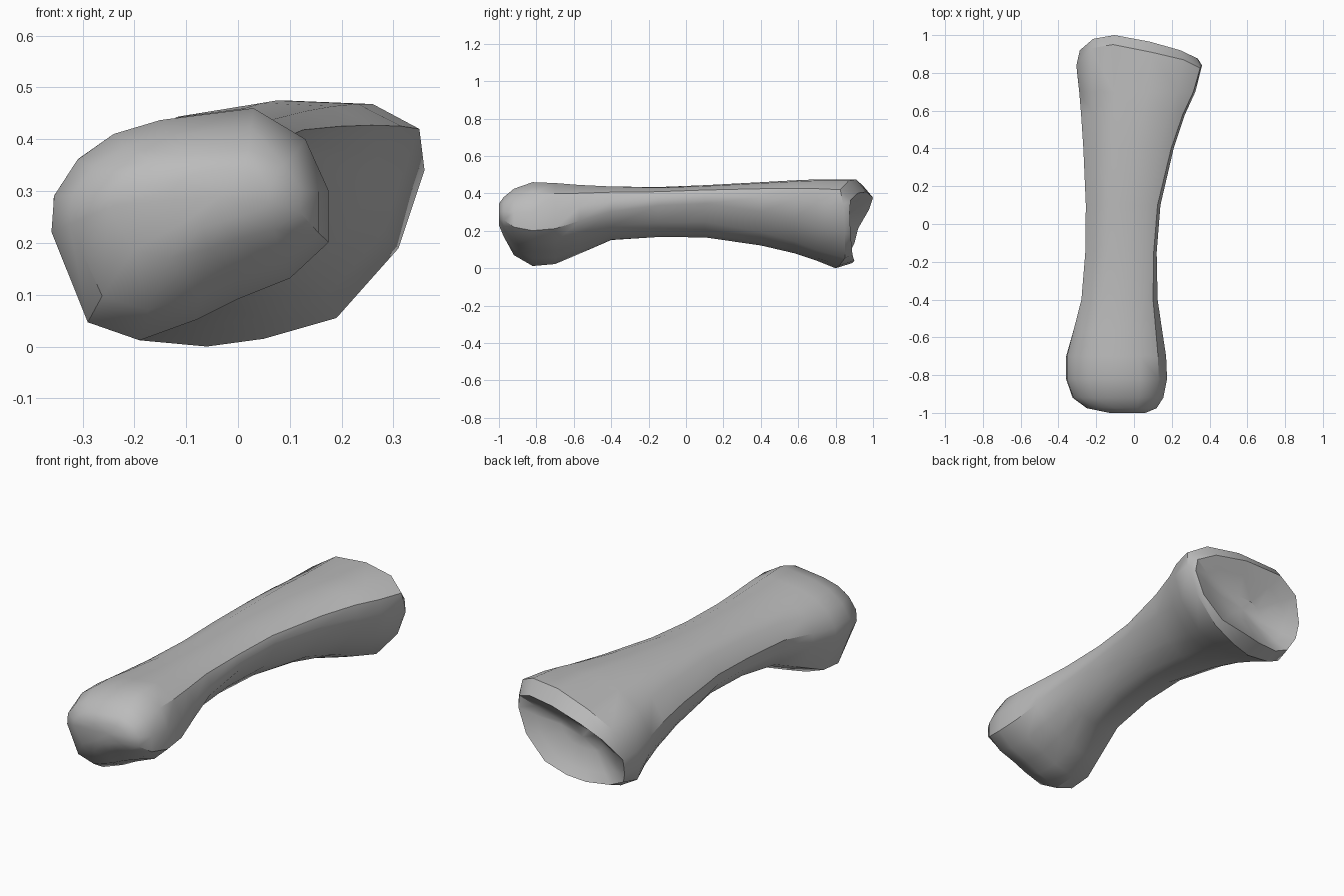
import bpy, bmesh, math
from mathutils import Vector

cube = bpy.data.objects.get("Cube")
if cube:
    bpy.data.objects.remove(cube)

# Cross-sections (x, z) of both knobs and the shaft, running round from the lowest left point
front_knob = [(-.19, .01), (-.08, .05), (0, .09), (.1, .13), (.175, .2), (.175, .3), (.13, .4),
              (.03, .46), (-.15, .437), (-.24, .41), (-.31, .36), (-.355, .29), (-.36, .22), (-.29, .045)]
shaft = [(-.14, .188), (-.06, .17), (.01, .19), (.07, .25), (.123, .345), (.13, .385), (.115, .415),
         (.06, .435), (-.03, .44), (-.13, .432), (-.2, .405), (-.255, .33), (-.247, .275), (-.21, .225)]
back_knob = [(-.19, .012), (-.06, 0), (.05, .015), (.19, .055), (.31, .19), (.36, .34), (.35, .42),
             (.26, .468), (.09, .475), (-.11, .437), (-.23, .36), (-.305, .23), (-.3, .13), (-.27, .055)]

# Depth (y) of the back rim and of the lip inside it, point by point
rim_depth = [.8, .8, .82, .85, .85, .84, .825, .87, .91, .95, .93, .84, .79, .78]
lip_depth = [.87, .89, .9, .89, .88, .875, .88, .92, .965, 1, .98, .92, .9, .87]
floor_depth = .82

# Extent of the bone along its length: y, left, right, bottom, top
stations = [(-1, -.13, .06, .23, .345), (-.975, -.25, .12, .17, .38), (-.92, -.325, .155, .07, .425),
            (-.82, -.36, .175, .012, .46), (-.7, -.36, .17, .02, .456), (-.57, -.325, .15, .07, .447),
            (-.4, -.28, .125, .14, .44), (-.15, -.258, .12, .165, .435), (.1, -.255, .14, .165, .444),
            (.4, -.268, .21, .122, .46), (.58, -.28, .27, .08, .47), (.7, -.29, .325, .04, .475)]


def unit_shape(points):
    """Scale a section to the unit square."""
    xs, zs = zip(*points)
    wide, high = max(xs) - min(xs), max(zs) - min(zs)
    return [Vector(((x - min(xs)) / wide, (z - min(zs)) / high)) for x, z in points]


def section(y, left, right, bottom, top):
    """Blend the shaft shape towards the nearer knob and fit it to the given extent."""
    knob = front_knob if y < 0 else back_knob
    blend = min(max((abs(y) - .1) / .65, 0), 1)
    ring = []
    for a, b in zip(unit_shape(shaft), unit_shape(knob)):
        p = a.lerp(b, blend)
        ring.append(Vector((left + p.x * (right - left), y, bottom + p.y * (top - bottom))))
    return ring


def end_ring(depths, wide, high, middle, hollow):
    """Ring of the back end, shrunk towards its middle height and sunk towards the hollow floor."""
    return [Vector((x * wide, y + (floor_depth - y) * hollow, middle + (z - middle) * high))
            for (x, z), y in zip(back_knob, depths)]


rings = [section(*s) for s in stations]
rings += [end_ring(rim_depth, 1, 1, 0, 0), end_ring(lip_depth, .94, .8, .14, 0),
          end_ring(lip_depth, .72, .6, .18, .35), end_ring(lip_depth, .36, .25, .22, .85)]

# Shaft, knobs and hollow end as one lofted skin
bm = bmesh.new()
loops = [[bm.verts.new(p) for p in ring] for ring in rings]
count = len(front_knob)
for near, far in zip(loops, loops[1:]):
    for i in range(count):
        j = (i + 1) % count
        bm.faces.new((near[i], near[j], far[j], far[i]))

# Close both ends with fans
for loop in (loops[0], loops[-1]):
    tip = bm.verts.new(sum((v.co for v in loop), Vector()) / count)
    for i in range(count):
        bm.faces.new((loop[i], loop[(i + 1) % count], tip))
bmesh.ops.recalc_face_normals(bm, faces=bm.faces)

mesh = bpy.data.meshes.new("bone")
bm.to_mesh(mesh)
bm.free()
bone = bpy.data.objects.new("bone", mesh)
bpy.context.collection.objects.link(bone)

# Plain grey
grey = bpy.data.materials.new("grey")
grey.use_nodes = True
colour = (.5, .5, .5, 1)
grey.diffuse_color = colour
grey.node_tree.nodes["Principled BSDF"].inputs["Base Color"].default_value = colour
mesh.materials.append(grey)

bpy.context.view_layer.objects.active = bone
bone.select_set(True)
bpy.ops.object.shade_smooth_by_angle(angle=math.radians(35))
